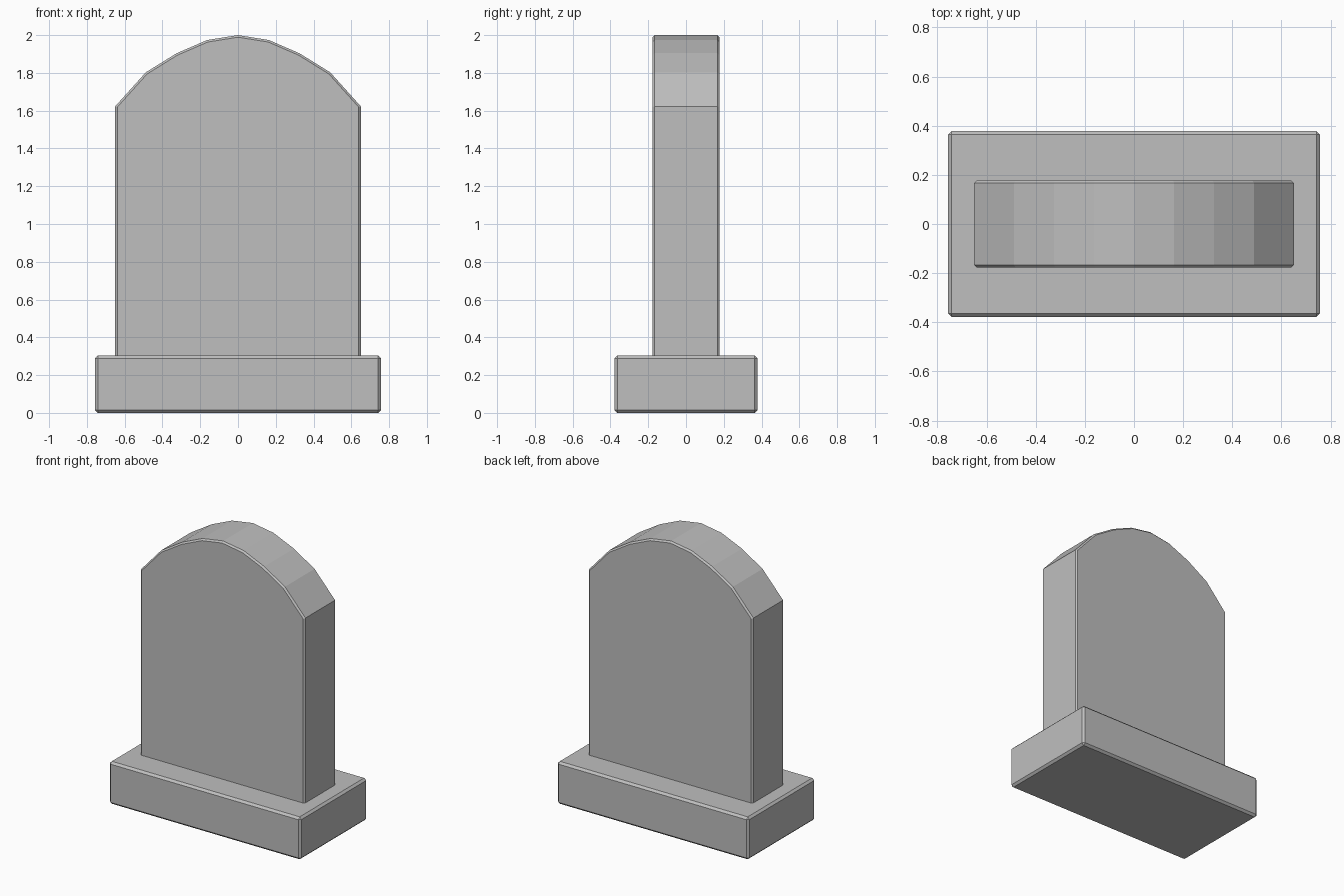
import bpy
import bmesh
import math

cube = bpy.data.objects.get("Cube")
if cube:
    bpy.data.objects.remove(cube, do_unlink=True)

# One plain stone colour
stone = bpy.data.materials.new("grey_stone")
stone.use_nodes = True
GREY = (0.52, 0.52, 0.52, 1)
stone.diffuse_color = GREY
stone.node_tree.nodes["Principled BSDF"].inputs["Base Color"].default_value = GREY


def extruded(name, outline, depth, chamfer):
    """Extrude an x-z outline through y, centred, with chamfered sharp edges."""
    bm = bmesh.new()
    face = bm.faces.new([bm.verts.new((x, -depth / 2, z)) for x, z in outline])
    out = bmesh.ops.extrude_face_region(bm, geom=[face])
    moved = [v for v in out["geom"] if isinstance(v, bmesh.types.BMVert)]
    bmesh.ops.translate(bm, verts=moved, vec=(0, depth, 0))
    bmesh.ops.recalc_face_normals(bm, faces=bm.faces)
    mesh = bpy.data.meshes.new(name)
    bm.to_mesh(mesh)
    bm.free()
    mesh.materials.append(stone)
    obj = bpy.data.objects.new(name, mesh)
    bpy.context.collection.objects.link(obj)
    bevel = obj.modifiers.new("chamfer", "BEVEL")
    bevel.width = chamfer
    bevel.segments = 1
    bevel.limit_method = "ANGLE"
    bevel.angle_limit = math.radians(60)
    return obj


# Plinth
W, H = 0.757, 0.303
extruded("plinth", [(-W, 0), (W, 0), (W, H), (-W, H)], 0.757, 0.015)

# Upright slab with a faceted arched top
half_arch = [(0.65, 1.623), (0.488, 1.803), (0.325, 1.904), (0.163, 1.974)]
right_side = [(0.65, 0.28)] + half_arch
left_side = [(-x, z) for x, z in reversed(right_side)]
extruded("headstone_slab", right_side + [(0, 2.0)] + left_side, 0.356, 0.011)
